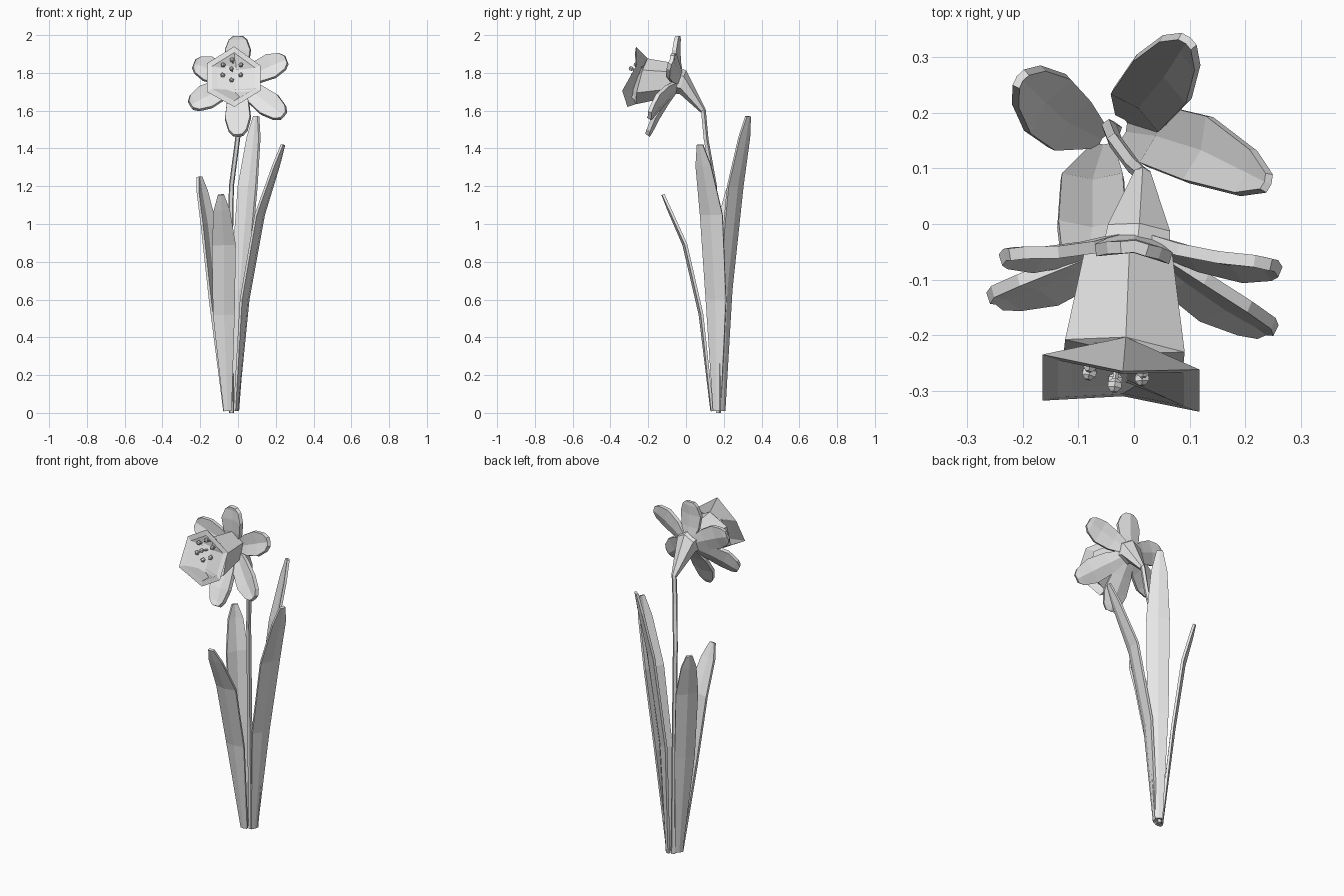
import bpy, bmesh, math
from mathutils import Vector as V

if "Cube" in bpy.data.objects:
    bpy.data.objects.remove(bpy.data.objects["Cube"])

grey = bpy.data.materials.new("pale_grey")
grey.use_nodes = True
grey.diffuse_color = (0.8, 0.8, 0.8, 1)
grey.node_tree.nodes["Principled BSDF"].inputs["Base Color"].default_value = (0.8, 0.8, 0.8, 1)


def finish(name, bm):
    bmesh.ops.recalc_face_normals(bm, faces=bm.faces)
    mesh = bpy.data.meshes.new(name)
    bm.to_mesh(mesh)
    bm.free()
    mesh.materials.append(grey)
    obj = bpy.data.objects.new(name, mesh)
    bpy.context.collection.objects.link(obj)
    return obj


def ring(center, radius, axis, up, sides=6):
    """Points around an axis, starting at the top and turning towards -x."""
    axis = axis.normalized()
    up = (up - axis * up.dot(axis)).normalized()
    side = up.cross(axis)
    turn = [math.tau * k / sides for k in range(sides)]
    return [center + radius * (up * math.cos(a) + side * math.sin(a)) for a in turn]


def loft(name, rings):
    """Closed solid skinned through a row of rings."""
    bm = bmesh.new()
    loops = [[bm.verts.new(p) for p in r] for r in rings]
    n = len(loops[0])
    for a, b in zip(loops, loops[1:]):
        for i in range(n):
            j = (i + 1) % n
            bm.faces.new((a[i], a[j], b[j], b[i]))
    bm.faces.new(loops[0])
    bm.faces.new(loops[-1])
    return finish(name, bm)


def blade(name, path, widths, normal, fold, thickness):
    """Folded strip with a midrib, thickened into a leaf or petal."""
    bm = bmesh.new()
    side = (path[-1] - path[0]).cross(normal).normalized()
    rows = []
    for p, w in zip(path, widths):
        rib = p + normal * fold * w
        rows.append([bm.verts.new(q) for q in (p - side * w, rib, p + side * w)])
    for a, b in zip(rows, rows[1:]):
        for i in range(2):
            bm.faces.new((a[i], a[i + 1], b[i + 1], b[i]))
    obj = finish(name, bm)
    mod = obj.modifiers.new("thickness", "SOLIDIFY")
    mod.thickness = thickness
    mod.offset = 0
    return obj


UP = V((0, 0, 1))
AXIS = V((-0.1, -0.95, 0.25)).normalized()

# Stem
stem_path = [(-.035, .17, 0), (-.045, .175, .6), (-.035, .15, 1.2),
             (-.002, .105, 1.45), (.015, .09, 1.61)]
loft("stem", [ring(V(p), .014, UP, V((0, 1, 0)), 5) for p in stem_path])

# Leaves: base, lower, upper and tip points
leaves = {
    "left_leaf": [(-.06, .155, .01), (-.115, .18, .6), (-.155, .215, 1.0), (-.203, .26, 1.25)],
    "front_leaf": [(-.055, .14, .01), (-.075, .085, .52), (-.075, 0, .89), (-.09, -.12, 1.155)],
    "back_leaf": [(-.015, .19, .01), (.005, .205, .65), (.05, .26, 1.2), (.095, .328, 1.57)],
    "right_leaf": [(-.012, .165, .01), (.035, .16, .6), (.115, .135, 1.05), (.238, .075, 1.42)],
}
for name, points in leaves.items():
    base, low, high, tip = [V(p) for p in points]
    near = high.lerp(tip, .7)
    outward = V((tip.x - base.x, tip.y - base.y, 0)).normalized()
    if name == "front_leaf":
        outward = V((0, -1, 0))
    blade(name, [base, low, high, near, tip], [.02, .056, .062, .042, .016],
          outward, .2, .014)

# Petals around the flower
heart = V((0, -.03, 1.755))
tips = [(0, -.045, 1.995), (.255, -.08, 1.87), (.24, -.195, 1.575),
        (0, -.205, 1.47), (-.25, -.14, 1.63), (-.232, -.06, 1.85)]
for i, t in enumerate(tips):
    tip = V(t)
    direction = (tip - heart).normalized()
    face = (AXIS - direction * AXIS.dot(direction)).normalized()
    steps = [(.12, 0), (.4, .012), (.7, .014), (.92, .004), (1, 0)]
    path = [heart.lerp(tip, s) + face * lift for s, lift in steps]
    blade(f"petal_{i + 1}", path, [.03, .058, .068, .048, .024], face, -.2, .022)

# Tapered tube behind the petals
neck, collar = V((.015, .09, 1.6)), V((.008, -.015, 1.75))
loft("flower_tube", [ring(neck, .016, collar - neck, UP),
                     ring(collar, .065, AXIS, UP),
                     ring(collar + AXIS * .04, .07, AXIS, UP)])

# Trumpet with a flared, uneven rim and a hollow inside
mouth = [V(p) for p in [(-.02, -.265, 1.94), (-.165, -.235, 1.85), (-.165, -.318, 1.70),
                        (-.02, -.31, 1.62), (.118, -.338, 1.705), (.118, -.262, 1.84)]]
middle = sum(mouth, V()) / 6
back = V((-.01, -.055, 1.76))
waist = V((-.018, -.235, 1.755))
loft("trumpet", [ring(back, .09, AXIS, UP),
                 ring(waist, .125, AXIS, UP),
                 mouth,
                 [middle.lerp(p, .8) for p in mouth],
                 ring(waist, .1, AXIS, UP),
                 ring(back + AXIS * .02, .05, AXIS, UP)])

# Stamens and central pistil
root = back + AXIS * .015
heads = ring(root + AXIS * .205, .055, AXIS, UP)
inner = ring(root, .02, AXIS, UP)
pairs = list(zip(inner, heads)) + [(root, root + AXIS * .23)]
for i, (start, end) in enumerate(pairs):
    name = f"stamen_{i + 1}" if i < 6 else "pistil"
    line = end - start
    loft(name, [ring(start, .005, line, UP, 4), ring(end, .005, line, UP, 4)])
    tip_axis = line.normalized() * .012
    loft(name + "_head", [ring(end + tip_axis * k, r, line, UP, 5)
                          for k, r in ((-1, .006), (-.4, .013), (.4, .013), (1, .006))])
